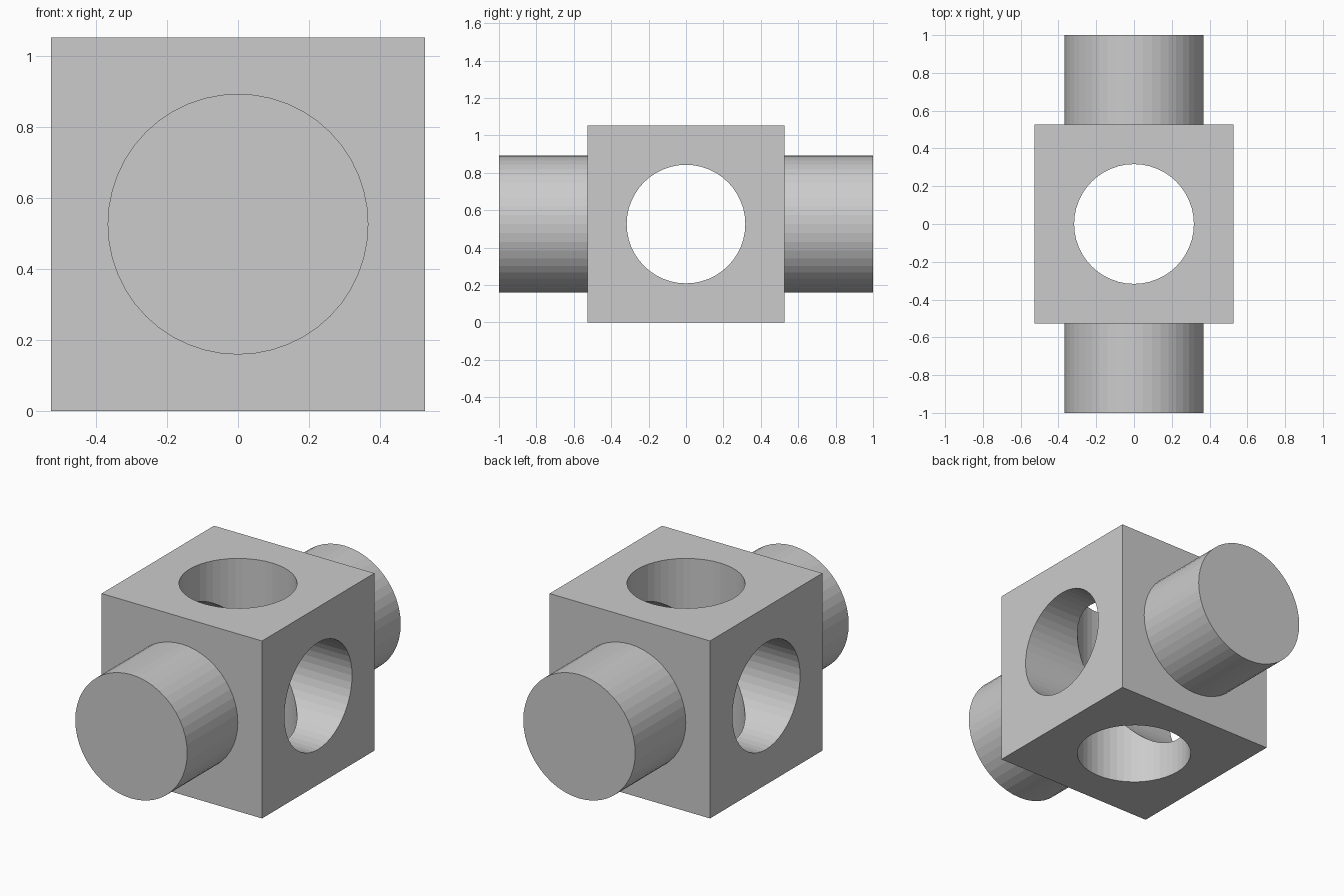
import bpy, math

if "Cube" in bpy.data.objects:
    bpy.data.objects.remove(bpy.data.objects["Cube"])

SIDE, MID = 1.052, 0.526
SHAFT_R, BORE_R, SIDES = 0.367, 0.317, 48

grey = bpy.data.materials.new("plain grey")
grey.diffuse_color = (0.6, 0.6, 0.6, 1)
grey.use_nodes = True
grey.node_tree.nodes["Principled BSDF"].inputs["Base Color"].default_value = grey.diffuse_color


def cylinder(name, radius, length, rotation):
    bpy.ops.mesh.primitive_cylinder_add(vertices=SIDES, radius=radius, depth=length,
                                        location=(0, 0, MID), rotation=rotation)
    ob = bpy.context.object
    ob.name = name
    ob.data.materials.append(grey)
    return ob


def boolean(target, tool, operation):
    mod = target.modifiers.new(tool.name, 'BOOLEAN')
    mod.operation = operation
    mod.solver = 'EXACT'
    mod.object = tool
    bpy.context.view_layer.objects.active = target
    bpy.ops.object.modifier_apply(modifier=mod.name)
    bpy.data.objects.remove(tool, do_unlink=True)


# Cube body
bpy.ops.mesh.primitive_cube_add(size=SIDE, location=(0, 0, MID))
block = bpy.context.object
block.name = "bored_block_with_shaft"
block.data.materials.append(grey)

# Solid shaft through front and back
boolean(block, cylinder("shaft", SHAFT_R, 2.0, (math.pi / 2, 0, 0)), 'UNION')

# Crossing bores, side to side and top to bottom
boolean(block, cylinder("side_bore", BORE_R, 1.5, (0, math.pi / 2, 0)), 'DIFFERENCE')
boolean(block, cylinder("vertical_bore", BORE_R, 1.5, (0, 0, 0)), 'DIFFERENCE')
